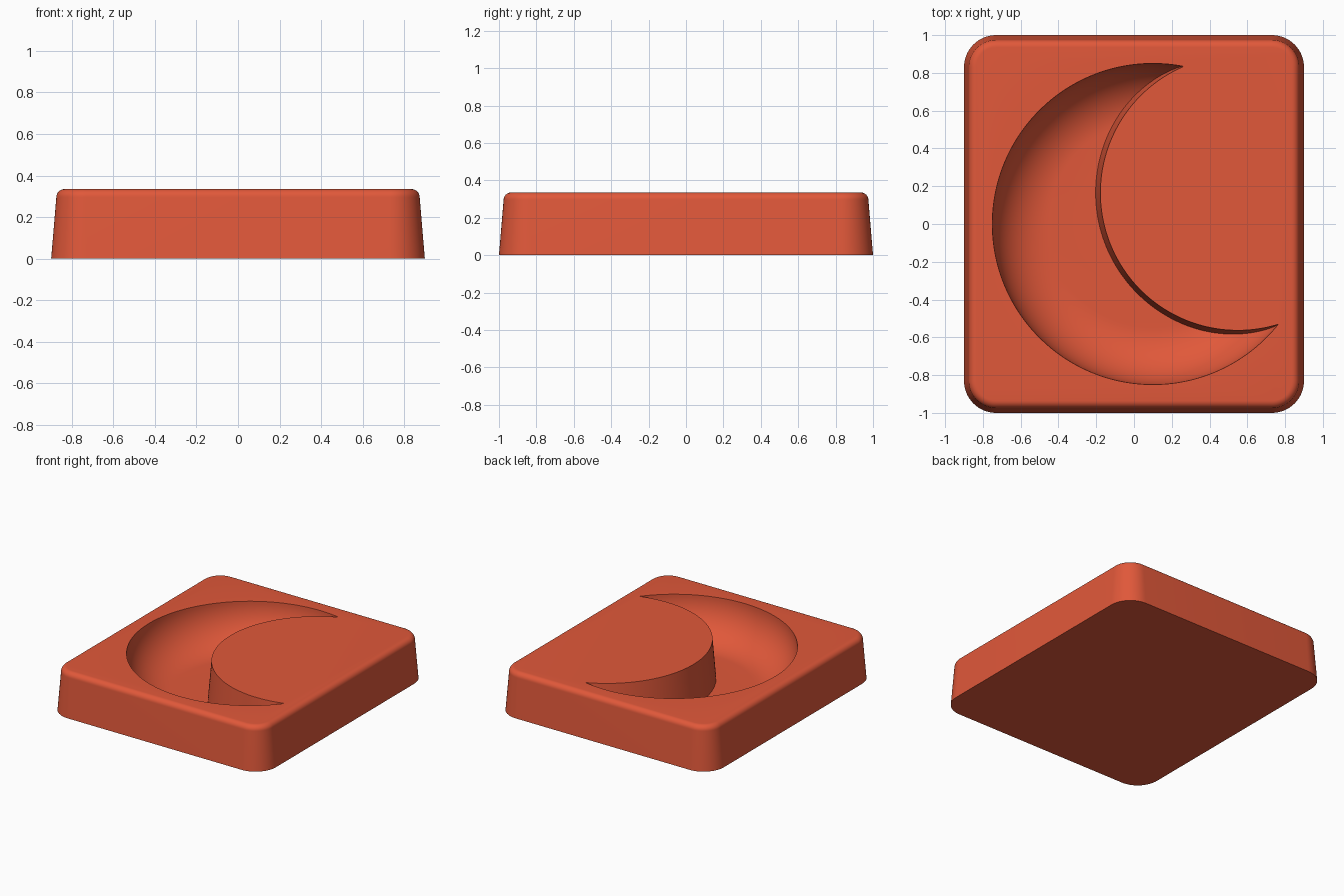
import bpy, bmesh, math

cube = bpy.data.objects.get("Cube")
if cube:
    bpy.data.objects.remove(cube)

HX, HY, TOP = 0.9, 1.0, 0.335      # tray half sizes and height
CORNER, EDGE = 0.17, 0.04          # corner and top edge rounding
DRAFT = math.tan(math.radians(4.8))
FLOOR, BOWL_R, FILLET = 0.035, 0.85, 0.3

red = bpy.data.materials.new("terracotta_red")
red.use_nodes = True
red.diffuse_color = (0.75, 0.098, 0.042, 1)
red.node_tree.nodes["Principled BSDF"].inputs["Base Color"].default_value = red.diffuse_color


def stack(name, rings):
    """Solid skinned through a stack of equal-length rings."""
    bm = bmesh.new()
    loops = [[bm.verts.new(p) for p in ring] for ring in rings]
    n = len(loops[0])
    for a, b in zip(loops, loops[1:]):
        for i in range(n):
            j = (i + 1) % n
            bm.faces.new((a[i], a[j], b[j], b[i]))
    bm.faces.new(loops[0][::-1])
    bm.faces.new(loops[-1])
    mesh = bpy.data.meshes.new(name)
    bm.to_mesh(mesh)
    bm.free()
    mesh.materials.append(red)
    obj = bpy.data.objects.new(name, mesh)
    bpy.context.collection.objects.link(obj)
    return obj


def rounded_rect(inset, z, steps=16):
    r = CORNER - inset
    pts = []
    for k, (sx, sy) in enumerate(((1, 1), (-1, 1), (-1, -1), (1, -1))):
        for i in range(steps + 1):
            a = math.pi / 2 * (k + i / steps)
            pts.append((sx * (HX - CORNER) + r * math.cos(a),
                        sy * (HY - CORNER) + r * math.sin(a), z))
    return pts


def circle(cx, cy, r, z, steps=192):
    return [(cx + r * math.cos(2 * math.pi * i / steps),
             cy + r * math.sin(2 * math.pi * i / steps), z) for i in range(steps)]


def cut(target, cutter):
    cutter.hide_render = True
    mod = target.modifiers.new("cut", "BOOLEAN")
    mod.operation = "DIFFERENCE"
    mod.solver = "EXACT"
    mod.object = cutter
    bpy.context.view_layer.objects.active = target
    bpy.ops.object.modifier_apply(modifier=mod.name)
    bpy.data.objects.remove(cutter)


# Tapered block with a rounded top edge
rings = [rounded_rect(0, 0)]
wall = DRAFT * (TOP - EDGE)
for i in range(9):
    a = math.pi / 2 * i / 8
    rings.append(rounded_rect(wall + EDGE * (1 - math.cos(a)), TOP - EDGE * (1 - math.sin(a))))
block = stack("crescent_tray", rings)

# Round bowl with a filleted floor
bowl_rings = []
for i in range(25):
    a = math.pi / 2 * i / 24
    bowl_rings.append(circle(0.1, 0, BOWL_R - FILLET * (1 - math.sin(a)),
                             FLOOR + FILLET * (1 - math.cos(a))))
bowl_rings.append(circle(0.1, 0, BOWL_R, TOP + 0.1))
bowl = stack("bowl_cutter", bowl_rings)

# Tapered round plug that leaves the crescent
plug = stack("plug_cutter", [circle(0.55, 0.165, 0.728 + DRAFT * (TOP - z), z)
                             for z in (-0.1, 0.6)])
cut(bowl, plug)
cut(block, bowl)

# Smooth curves, sharp rims
bpy.ops.object.select_all(action="DESELECT")
block.select_set(True)
bpy.context.view_layer.objects.active = block
bpy.ops.object.shade_smooth_by_angle(angle=math.radians(30))
